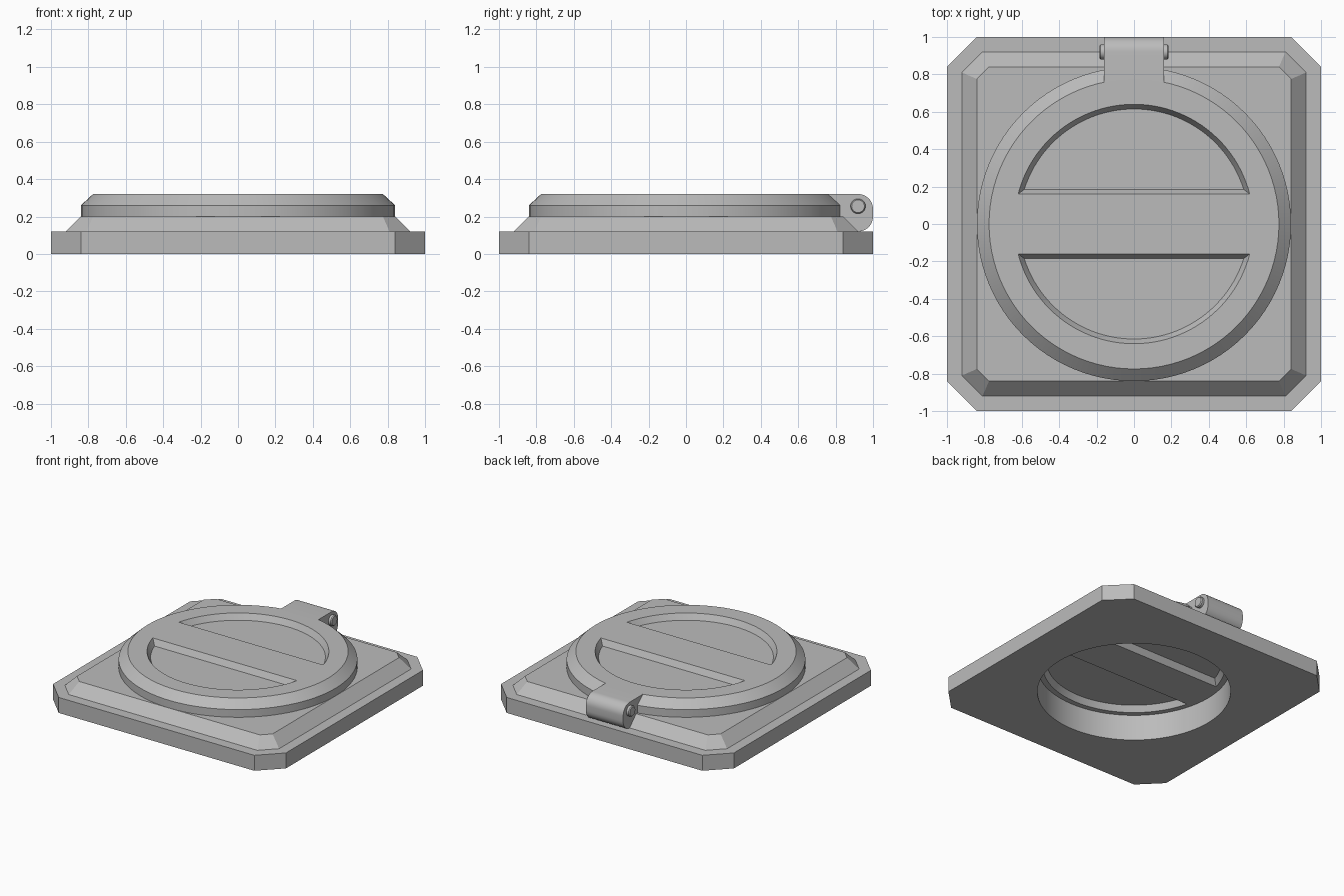
import bpy, bmesh
from math import sin, cos, pi, asin, radians
from mathutils import Vector

if "Cube" in bpy.data.objects:
    bpy.data.objects.remove(bpy.data.objects["Cube"])

steel = bpy.data.materials.new("steel_grey")
steel.use_nodes = True
GREY = (0.5, 0.5, 0.5, 1)
steel.diffuse_color = GREY
steel.node_tree.nodes["Principled BSDF"].inputs["Base Color"].default_value = GREY


def loft(name, rings):
    """Solid skinned through matching rings of points, capped at both ends."""
    bm = bmesh.new()
    loops = [[bm.verts.new(p) for p in ring] for ring in rings]
    n = len(loops[0])
    for a, b in zip(loops, loops[1:]):
        for i in range(n):
            j = (i + 1) % n
            bm.faces.new((a[i], a[j], b[j], b[i]))
    bm.faces.new(loops[0])
    bm.faces.new(loops[-1])
    bmesh.ops.recalc_face_normals(bm, faces=bm.faces)
    mesh = bpy.data.meshes.new(name)
    bm.to_mesh(mesh)
    bm.free()
    mesh.materials.append(steel)
    obj = bpy.data.objects.new(name, mesh)
    bpy.context.collection.objects.link(obj)
    return obj


def activate(obj):
    bpy.ops.object.select_all(action='DESELECT')
    obj.select_set(True)
    bpy.context.view_layer.objects.active = obj


def carve(obj, cutter):
    """Subtract the cutter from the object and discard it."""
    cutter.hide_render = True
    activate(obj)
    mod = obj.modifiers.new("carve", 'BOOLEAN')
    mod.operation = 'DIFFERENCE'
    mod.solver = 'EXACT'
    mod.object = cutter
    bpy.ops.object.modifier_apply(modifier=mod.name)
    bpy.data.objects.remove(cutter)


def smooth(obj, angle=25):
    activate(obj)
    bpy.ops.object.shade_smooth_by_angle(angle=radians(angle))


def octagon(half, cut, z):
    """Square outline with clipped corners."""
    c = half - cut
    quarter = [(half, -c), (half, c)]
    pts = []
    for k in range(4):
        for x, y in quarter:
            for _ in range(k):
                x, y = -y, x
            pts.append(Vector((x, y, z)))
    return pts


def circle(r, z, n=96):
    return [Vector((r * cos(2 * pi * i / n), r * sin(2 * pi * i / n), z)) for i in range(n)]


def half_moon(r, chord, z, side, n=48):
    """Circle segment lying beyond the given chord."""
    a = asin(chord / r)
    angles = [a + (pi - 2 * a) * i / n for i in range(n + 1)]
    return [Vector((r * cos(t), side * r * sin(t), z)) for t in angles]


# Base plate: clipped square with a sloped raised step and a round opening
base = loft("base_plate", [octagon(1, .16, 0), octagon(1, .16, .12),
                           octagon(.92, .11, .12), octagon(.84, .065, .2)])
carve(base, loft("opening_cutter", [circle(.68, -.1), circle(.68, .3)]))
smooth(base)

# Round lid with a chamfered rim
BOTTOM, TOP, DEPTH, DRAFT = .2, .32, .045, .025
lid = loft("lid", [circle(.84, BOTTOM), circle(.84, .26), circle(.775, TOP)])

# Drafted half-moon pockets on both faces leave a handle bar across the middle
for side in (-1, 1):
    for face, inward in ((TOP, -1), (BOTTOM, 1)):
        rings = [half_moon(.64 - DRAFT * k, .16 + DRAFT * k, face + inward * DEPTH * k, side)
                 for k in (-.5, 1)]
        carve(lid, loft("pocket_cutter", rings))
smooth(lid)


# Hinge knuckle: rounded side profile extruded across
def arc(y, z, r, start, end, n=10):
    return [(y + r * cos(start + (end - start) * i / n),
             z + r * sin(start + (end - start) * i / n)) for i in range(n + 1)]


profile = ([(.74, .2), (.74, .32)] + arc(.92, .24, .08, pi / 2, 0)
           + arc(.92, .2, .08, 0, -pi * .75))
hinge = loft("hinge_knuckle", [[Vector((x, y, z)) for y, z in profile] for x in (-.16, .16)])
smooth(hinge)

# Hinge pin with slightly chamfered ends
ends = [(-.185, .034), (-.178, .04), (.178, .04), (.185, .034)]
pin = loft("hinge_pin", [[Vector((x, .92 + p.x, .255 + p.y)) for p in circle(r, 0, 32)]
                         for x, r in ends])
smooth(pin)
